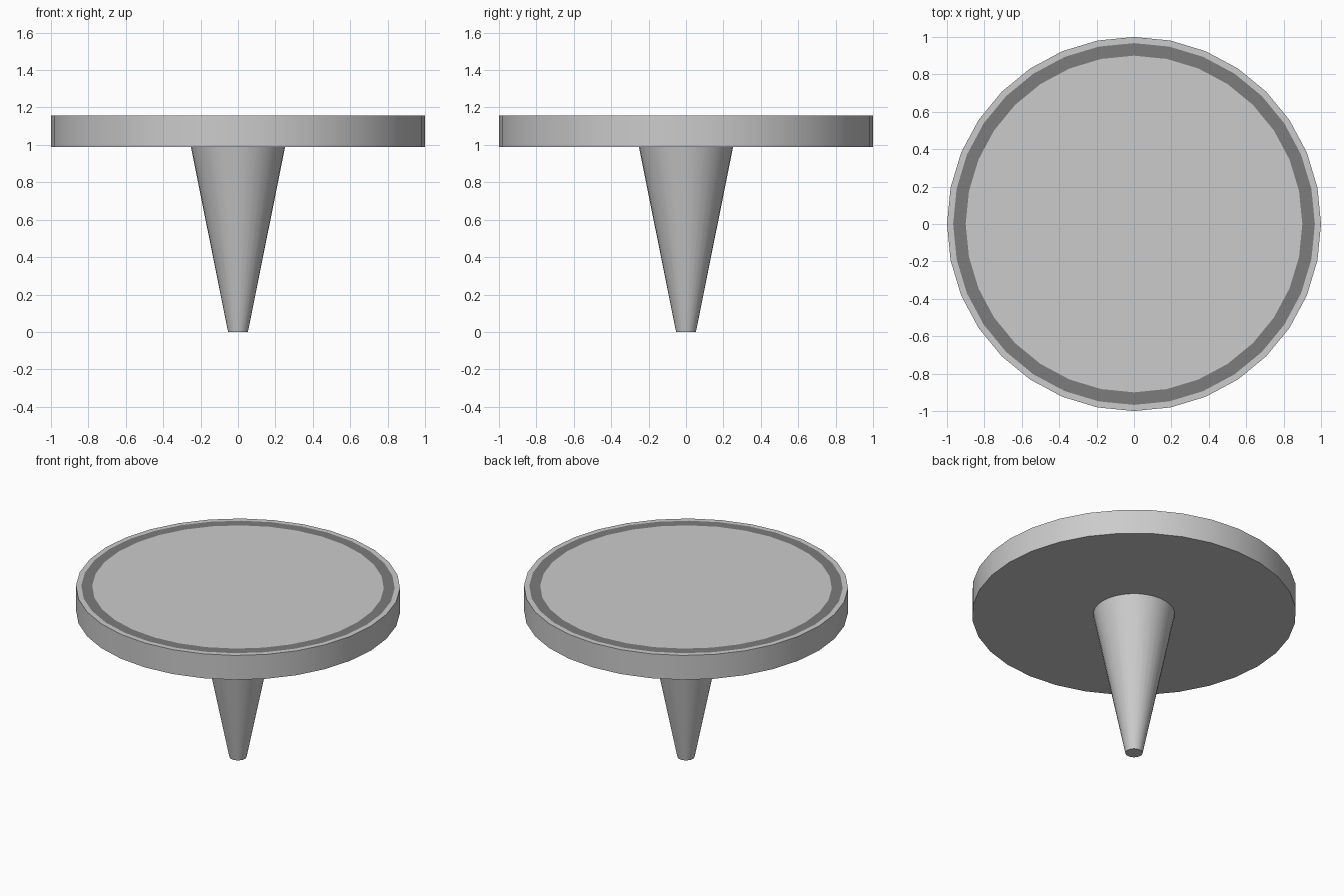
import bpy, bmesh, math

if "Cube" in bpy.data.objects:
    bpy.data.objects.remove(bpy.data.objects["Cube"])

SIDES = 32


def finish(name, bm, materials=()):
    bmesh.ops.recalc_face_normals(bm, faces=bm.faces)
    mesh = bpy.data.meshes.new(name)
    bm.to_mesh(mesh)
    bm.free()
    obj = bpy.data.objects.new(name, mesh)
    bpy.context.collection.objects.link(obj)
    for mat in materials:
        mesh.materials.append(mat)
    bpy.context.view_layer.objects.active = obj
    obj.select_set(True)
    bpy.ops.object.shade_smooth_by_angle(angle=math.radians(35))
    obj.select_set(False)
    return obj


def turned(name, profile, materials=(), dark_band=None):
    """Closed round solid from (radius, z) points, bottom to top."""
    bm = bmesh.new()
    rings = [[bm.verts.new((r * math.cos(2 * math.pi * i / SIDES),
                            r * math.sin(2 * math.pi * i / SIDES), z))
              for i in range(SIDES)] for r, z in profile]
    for k in range(len(rings) - 1):
        a, b = rings[k], rings[k + 1]
        for i in range(SIDES):
            j = (i + 1) % SIDES
            face = bm.faces.new((a[i], a[j], b[j], b[i]))
            face.material_index = 1 if k == dark_band else 0
    bm.faces.new(rings[0])
    bm.faces.new(rings[-1])
    return finish(name, bm, materials)


grey = bpy.data.materials.new("plain_grey")
grey.diffuse_color = (0.8, 0.8, 0.8, 1)
grey.use_nodes = True
grey.node_tree.nodes["Principled BSDF"].inputs["Base Color"].default_value = grey.diffuse_color
dark = bpy.data.materials.new("dark_grey")
dark.diffuse_color = (0.2, 0.2, 0.2, 1)
dark.use_nodes = True
dark.node_tree.nodes["Principled BSDF"].inputs["Base Color"].default_value = dark.diffuse_color

# Tapered stem, narrow at the foot
turned("stem", [(0.053, 0.0), (0.252, 0.99)])

# Round top with a dark inlaid band near the rim
turned("table_top", [(1.0, 0.99), (1.0, 1.156), (0.967, 1.156), (0.9, 1.156)],
       (grey, dark), dark_band=2)
